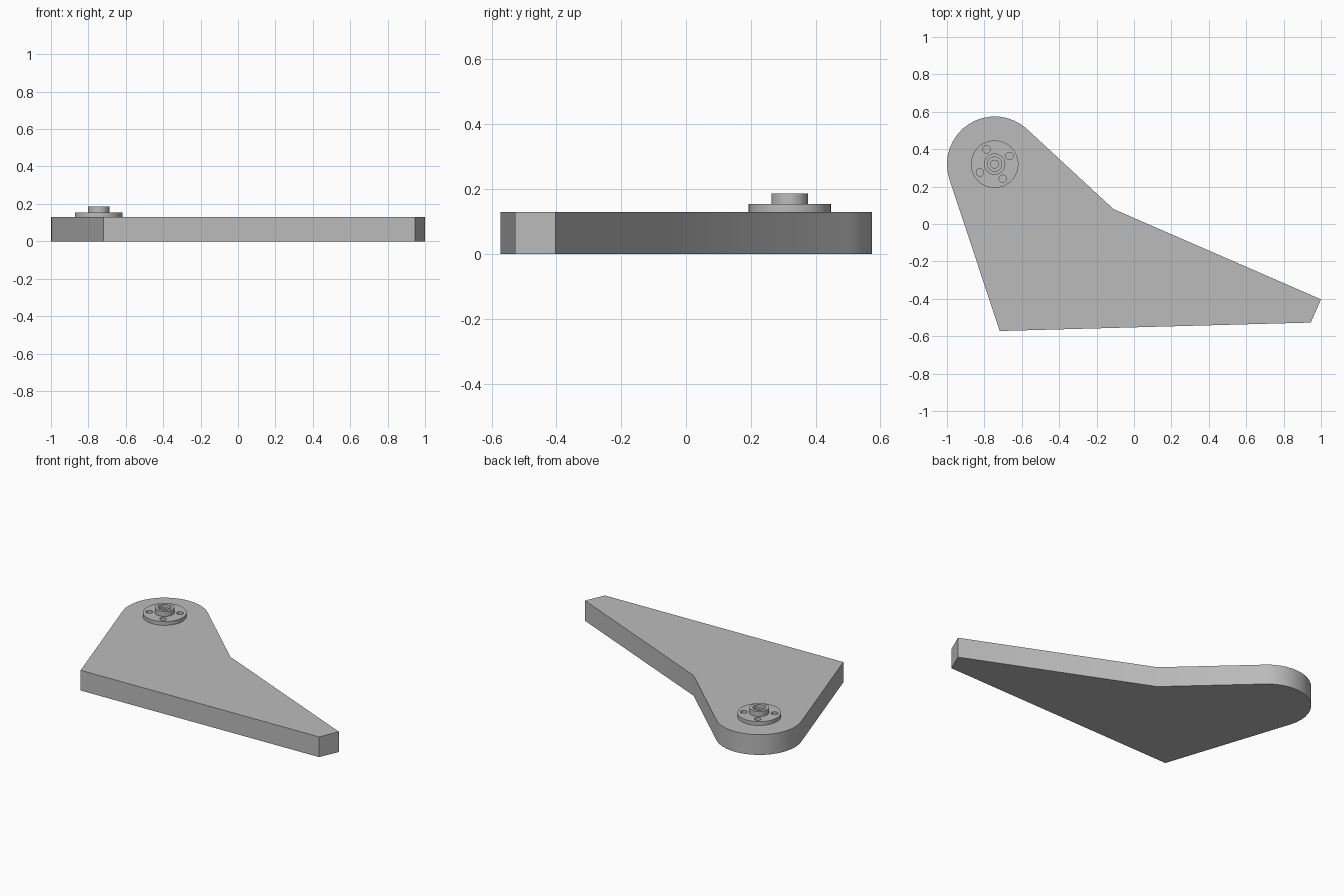
import bpy, bmesh, math
from mathutils import Vector

cube = bpy.data.objects.get("Cube")
if cube:
    bpy.data.objects.remove(cube)

PIVOT = Vector((-0.745, 0.32))
ARM_R = 0.255
ARM_TOP, FLANGE_TOP, HUB_TOP = 0.13, 0.154, 0.187

grey = bpy.data.materials.new("plain grey")
grey.use_nodes = True
colour = (0.5, 0.5, 0.5, 1)
grey.diffuse_color = colour
grey.node_tree.nodes["Principled BSDF"].inputs["Base Color"].default_value = colour


def finish(name, bm):
    bmesh.ops.recalc_face_normals(bm, faces=bm.faces)
    mesh = bpy.data.meshes.new(name)
    bm.to_mesh(mesh)
    bm.free()
    mesh.materials.append(grey)
    obj = bpy.data.objects.new(name, mesh)
    bpy.context.collection.objects.link(obj)
    return obj


def smooth(obj):
    bpy.ops.object.select_all(action="DESELECT")
    obj.select_set(True)
    bpy.context.view_layer.objects.active = obj
    bpy.ops.object.shade_smooth_by_angle(angle=math.radians(30))


def prism(bm, outline, z0, z1):
    face = bm.faces.new([bm.verts.new((p[0], p[1], z0)) for p in outline])
    top = bmesh.ops.extrude_face_region(bm, geom=[face])["geom"]
    verts = [v for v in top if isinstance(v, bmesh.types.BMVert)]
    bmesh.ops.translate(bm, verts=verts, vec=(0, 0, z1 - z0))


def arc(centre, radius, start, end, count):
    angles = [start + (end - start) * i / count for i in range(count + 1)]
    return [centre + radius * Vector((math.cos(a), math.sin(a))) for a in angles]


def circle(centre, radius, count):
    return arc(centre, radius, 0, math.tau, count)[:-1]


def tangent_angle(point, side):
    # Angle on the rounded end where a line from the point touches it
    d = Vector(point) - PIVOT
    return math.atan2(d.y, d.x) + side * math.acos(ARM_R / d.length)


# Flat arm: rounded end running tangentially into a straight-sided blade
heel, tip_front, tip_back, elbow = (-0.718, -0.572), (0.945, -0.527), (1, -0.403), (-0.11, 0.08)
start = tangent_angle(elbow, 1)
end = tangent_angle(heel, -1) % math.tau
bm = bmesh.new()
prism(bm, [heel, tip_front, tip_back, elbow] + arc(PIVOT, ARM_R, start, end, 16), 0, ARM_TOP)
smooth(finish("arm_plate", bm))

# Round flange with four screw holes
bm = bmesh.new()
prism(bm, circle(PIVOT, 0.127, 48), ARM_TOP, FLANGE_TOP)
flange = finish("hub_flange", bm)
bm = bmesh.new()
for i in range(4):
    a = math.radians(29 + 90 * i)
    hole = PIVOT + 0.09 * Vector((math.cos(a), math.sin(a)))
    prism(bm, circle(hole, 0.02, 24), ARM_TOP - 0.02, FLANGE_TOP + 0.02)
cutter = finish("screw_hole_cutter", bm)
cutter.hide_render = True
cut = flange.modifiers.new("screw holes", "BOOLEAN")
cut.operation = "DIFFERENCE"
cut.solver = "EXACT"
cut.object = cutter
bpy.context.view_layer.objects.active = flange
bpy.ops.object.modifier_apply(modifier=cut.name)
bpy.data.objects.remove(cutter)
smooth(flange)

# Hub collar with a stepped bore
bm = bmesh.new()
profile = [(0.057, FLANGE_TOP - 0.004), (0.057, HUB_TOP), (0.038, HUB_TOP),
           (0.038, 0.165), (0.021, 0.165), (0.021, FLANGE_TOP - 0.004)]
verts = [bm.verts.new((PIVOT.x + r, PIVOT.y, z)) for r, z in profile]
edges = [bm.edges.new((verts[i - 1], verts[i])) for i in range(len(verts))]
bmesh.ops.spin(bm, geom=verts + edges, cent=(PIVOT.x, PIVOT.y, 0), axis=(0, 0, 1),
               angle=math.tau, steps=32, use_merge=True)
bmesh.ops.remove_doubles(bm, verts=bm.verts, dist=0.0001)
smooth(finish("hub_collar", bm))
